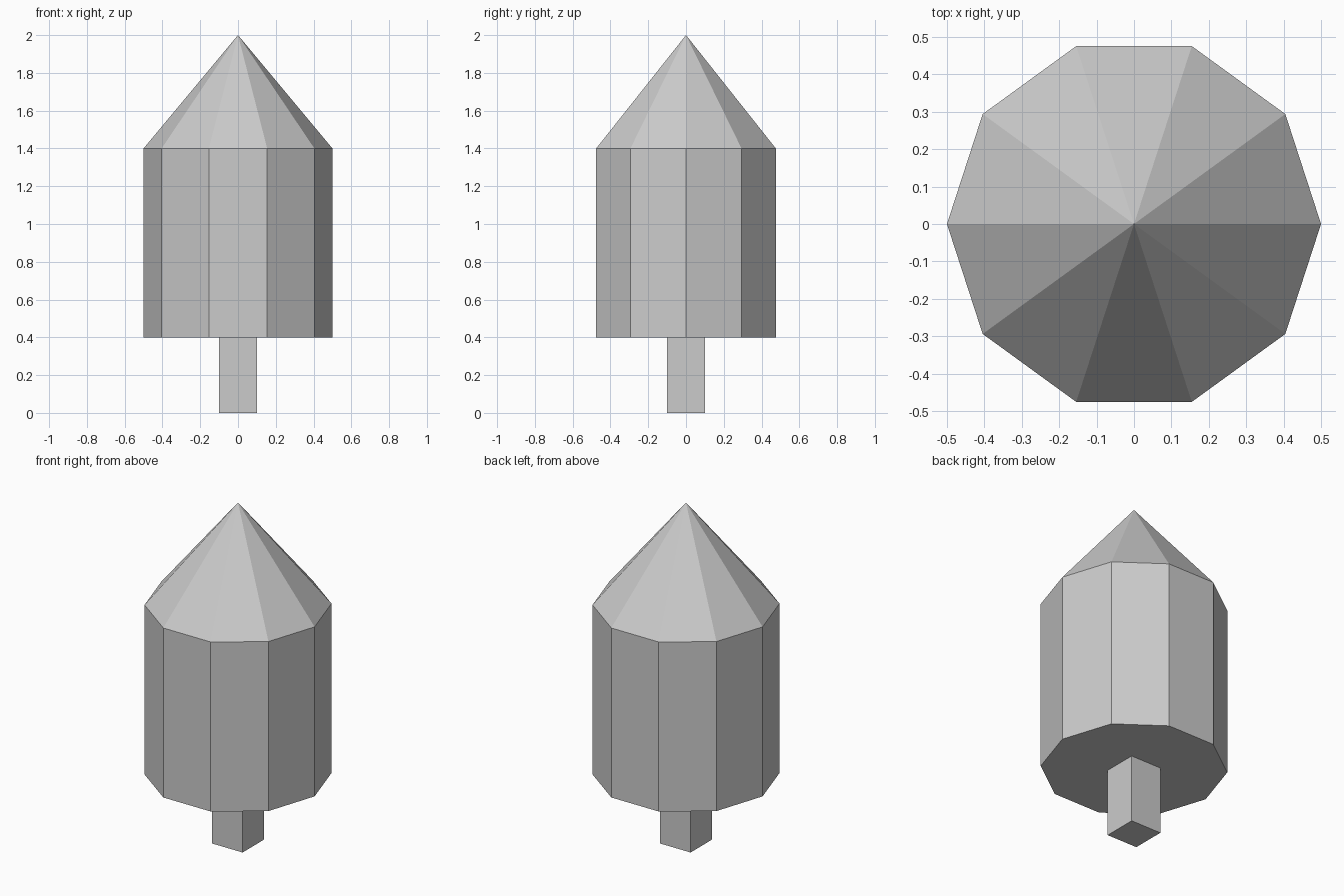
import bpy
from math import pi

if "Cube" in bpy.data.objects:
    bpy.data.objects.remove(bpy.data.objects["Cube"])

SIDES = 10
RADIUS = 0.5


def ten_sided(name, top_radius, z_bottom, z_top):
    """Flat-faced decagonal prism or cone with corners on the x axis."""
    bpy.ops.mesh.primitive_cone_add(
        vertices=SIDES, radius1=RADIUS, radius2=top_radius,
        depth=z_top - z_bottom, location=(0, 0, (z_bottom + z_top) / 2),
        rotation=(0, 0, pi / 2))
    bpy.context.object.name = name


# Square post standing on the ground
bpy.ops.mesh.primitive_cube_add(size=1, location=(0, 0, 0.2))
post = bpy.context.object
post.name = "post"
post.scale = (0.2, 0.2, 0.4)

# Ten-sided body and the pointed roof above it
ten_sided("body", RADIUS, 0.4, 1.4)
ten_sided("pointed_roof", 0, 1.4, 2.0)
